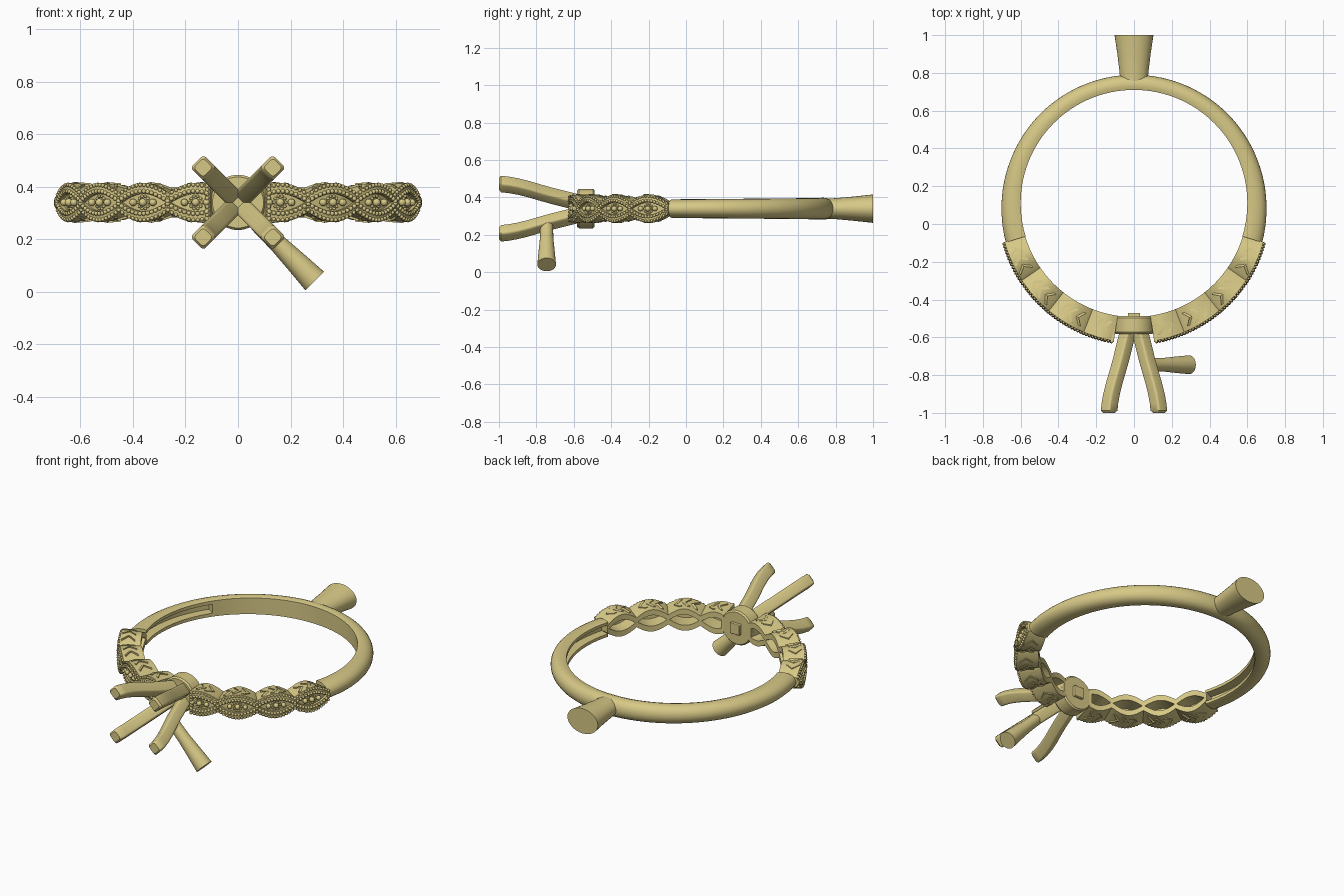
import bpy, bmesh
from math import sin, cos, pi, radians
from mathutils import Vector, Matrix

if "Cube" in bpy.data.objects:
    bpy.data.objects.remove(bpy.data.objects["Cube"])

ZC, YC = 0.34, 0.11            # band mid height and centre of the finger hole
gold = bpy.data.materials.new("gold")
gold.diffuse_color = (0.68, 0.58, 0.24, 1)
gold.use_nodes = True
gold.node_tree.nodes["Principled BSDF"].inputs["Base Color"].default_value = gold.diffuse_color


def polar(r, a, z):
    """Point on the band: a in degrees from the front towards +x."""
    return Vector((r * sin(radians(a)), YC - r * cos(radians(a)), ZC + z))


def loft(bm, rings):
    """Skin a run of equal-length point rings and cap both ends."""
    vs = [[bm.verts.new(p) for p in ring] for ring in rings]
    n = len(vs[0])
    for a, b in zip(vs, vs[1:]):
        for i in range(n):
            j = (i + 1) % n
            bm.faces.new((a[i], a[j], b[j], b[i]))
    bm.faces.new(vs[0][::-1])
    bm.faces.new(vs[-1])


def ball(bm, p, r, seg=8):
    bmesh.ops.create_uvsphere(bm, u_segments=seg, v_segments=seg - 2, radius=r,
                              matrix=Matrix.Translation(p))


def finish(name, bm, angle=35, bevel=0):
    bmesh.ops.recalc_face_normals(bm, faces=bm.faces[:])
    me = bpy.data.meshes.new(name)
    bm.to_mesh(me)
    bm.free()
    ob = bpy.data.objects.new(name, me)
    me.materials.append(gold)
    bpy.context.collection.objects.link(ob)
    bpy.ops.object.select_all(action='DESELECT')
    ob.select_set(True)
    bpy.context.view_layer.objects.active = ob
    bpy.ops.object.shade_smooth_by_angle(angle=radians(angle))
    if bevel:
        m = ob.modifiers.new("bevel", 'BEVEL')
        m.width, m.segments = bevel, 3
    return ob


# Plain shank: domed outside, flat inside with a hollowed slot near each end
def shank_ring(a, hollow):
    k = min(1, abs(a - 180) / 107)
    ro, h, s = 0.68 + 0.03 * k ** 2, 0.059 - 0.009 * k, 0.027
    ri = 0.655 if hollow else 0.6
    pts = [(0.6, -h * .88), (0.6, -s), (ri, -s), (ri, s), (0.6, s), (0.6, h * .88)]
    for i in range(13):
        t = pi / 2 - pi * i / 12
        pts.append((0.62 + (ro - 0.62) * max(0, cos(t)) ** 0.8, h * sin(t)))
    return [polar(r, a, z) for r, z in pts]


bm = bmesh.new()
stations = [(73 + 52 * i / 16, True) for i in range(17)]
stations += [(125.1 + 109.8 * i / 36, False) for i in range(37)]
stations += [(235 + 52 * i / 16, True) for i in range(17)]
loft(bm, [shank_ring(a, h) for a, h in stations])
finish("shank", bm)

# Jewelled shoulders: four eye-shaped links per side
PITCH, FIRST, START, HALF = 17.1, 12.7, 8.6, 0.021


def r_out(a):
    return 0.744 - 0.022 * (a - START) / 65


def wave(d):
    """Height of a strand's centre line at d degrees from the eye's middle."""
    return 0.017 + 0.037 * cos(pi * d / PITCH) if abs(d) < PITCH / 2 else \
        0.017 - 0.012 * (abs(d) - PITCH / 2)


for side, label in ((1, "right"), (-1, "left")):
    links, beads, chevrons, plates = (bmesh.new() for _ in range(4))
    for k in range(4):
        c = FIRST + PITCH * k
        lo, hi = max(START, c - 9.3), min(74.5, c + 9.3)
        for up in (1, -1):
            # Strand
            rings = []
            for i in range(17):
                a = lo + (hi - lo) * i / 16
                z = wave(a - c)
                rings.append([polar(r, a * side, up * (z + o)) for r, o in (
                    (0.602, -HALF), (r_out(a) - .004, -HALF), (r_out(a), 0),
                    (r_out(a) - .008, HALF), (0.602, HALF * .6))])
            loft(links, rings)
            # Two rows of grain beads
            n = round((hi - lo) / 1.3)
            for i in range(n):
                a = lo + (hi - lo) * (i + .5) / n
                z = wave(a - c)
                ball(beads, polar(r_out(a), a * side, up * (z - .011)), .0085)
                ball(beads, polar(r_out(a) - .003, a * side, up * (z + .013)), .0075)
            # Arrow ridges on the side wall
            for d in (-4.5, -0.5, 3.5):
                if c + d < START + 1:
                    continue
                rings = []
                for r, da in ((0.635, -1.2), (0.672, 1.3), (0.71, -1.2)):
                    a = c + d + da
                    z = wave(a - c) + HALF * (.6 + .4 * (r - .602) / .13)
                    rings.append([polar(r, (a + e) * side, up * (z + o)) for e, o in
                                  ((-.7, -.006), (.7, -.006), (.7, .003), (-.7, .006))])
                loft(chevrons, rings)
        # Recessed seat plate with stones
        rings = []
        for i in range(11):
            a = lo + (hi - lo) * i / 10
            z = max(.004, wave(a - c) - .012)
            r = r_out(a)
            rings.append([polar(r - .035, a * side, -z), polar(r - .018, a * side, -z),
                          polar(r - .018, a * side, z), polar(r - .035, a * side, z)])
        loft(plates, rings)
        for d, rad in ((0, .015), (-3.4, .014), (3.4, .014)):
            if c + d > START + .5:
                ball(beads, polar(r_out(c) - .008, (c + d) * side, 0), rad, 12)
        for i in range(10):
            t = 2 * pi * i / 10
            ball(beads, polar(r_out(c) - .014, (c + 1.85 * cos(t)) * side, .025 * sin(t)), .006)
    # End wall beside the head
    loft(links, [[polar(r, a * side, z) for r, z in
                  ((.602, -.055), (.742, -.07), (.742, .07), (.602, .055))]
                 for a in (START - .3, START + 1.1)])
    for i in range(9):
        ball(beads, polar(.742, (START + .5) * side, -.064 + .016 * i), .008)
    finish("shoulder_links_" + label, links)
    finish("grain_beads_" + label, beads, 60)
    finish("arrow_ridges_" + label, chevrons, 20)
    finish("seat_plates_" + label, plates)


# Round tapered bar between two points, with elliptical section
def bar(name, stops, u, v, seg=32):
    bm = bmesh.new()
    loft(bm, [[Vector(p) + Vector(u) * ru * cos(2 * pi * i / seg)
               + Vector(v) * rv * sin(2 * pi * i / seg) for i in range(seg)]
              for p, ru, rv in stops])
    return finish(name, bm)


X, Y, Z = (1, 0, 0), (0, 1, 0), (0, 0, 1)
# Head base disc and its small square peg
bar("head_base", [((0, -.582, ZC), .097, .097), ((0, -.572, ZC), .105, .105),
                  ((0, -.497, ZC), .105, .105), ((0, -.488, ZC), .097, .097)], X, Z, 48)
bm = bmesh.new()
bmesh.ops.create_cube(bm, size=1, matrix=Matrix.Translation((0, -.5, ZC))
                      @ Matrix.Diagonal((.065, .06, .065, 1)))
finish("base_peg", bm, 35, .004)

# Casting bars: one at the back, one from the lower right prong
bar("back_bar", [((0, .74, ZC), .072, .054), ((0, .8, ZC), .076, .056),
                 ((0, .9, ZC), .088, .065), ((0, 1, ZC), .103, .076)], X, Z)
q = .7071
bar("prong_bar", [((.075, -.745, .262), .034, .034), ((.155, -.745, .18), .035, .036),
                  ((.22, -.745, .115), .042, .043), ((.292, -.745, .041), .05, .05)],
    (q, 0, q), Y)

# Four curved prongs with rounded square section
path = [(-.53, .022), (-.6, .04), (-.66, .055), (-.72, .07), (-.78, .087),
        (-.84, .105), (-.9, .12), (-.95, .129), (-.988, .133), (-1, .134)]
for sx, nx in ((1, "right"), (-1, "left")):
    for sz, nz in ((1, "upper"), (-1, "lower")):
        out, side = Vector((sx * q, 0, sz * q)), Vector((sx * q, 0, -sz * q))
        bm, rings = bmesh.new(), []
        for i, (y, d) in enumerate(path):
            w = .035 - (.009 if i == len(path) - 1 else 0)
            ring = []
            for cx, cy, a0 in ((1, 1, 0), (-1, 1, 90), (-1, -1, 180), (1, -1, 270)):
                for s in range(4):
                    t = radians(a0 + 30 * s)
                    e = w - .012
                    ring.append(Vector((0, y, ZC)) + out * (d / q * .99 + cx * e + .012 * cos(t))
                                + side * (cy * e + .012 * sin(t)))
            rings.append(ring)
        loft(bm, rings)
        finish(f"prong_{nz}_{nx}", bm, 40)
